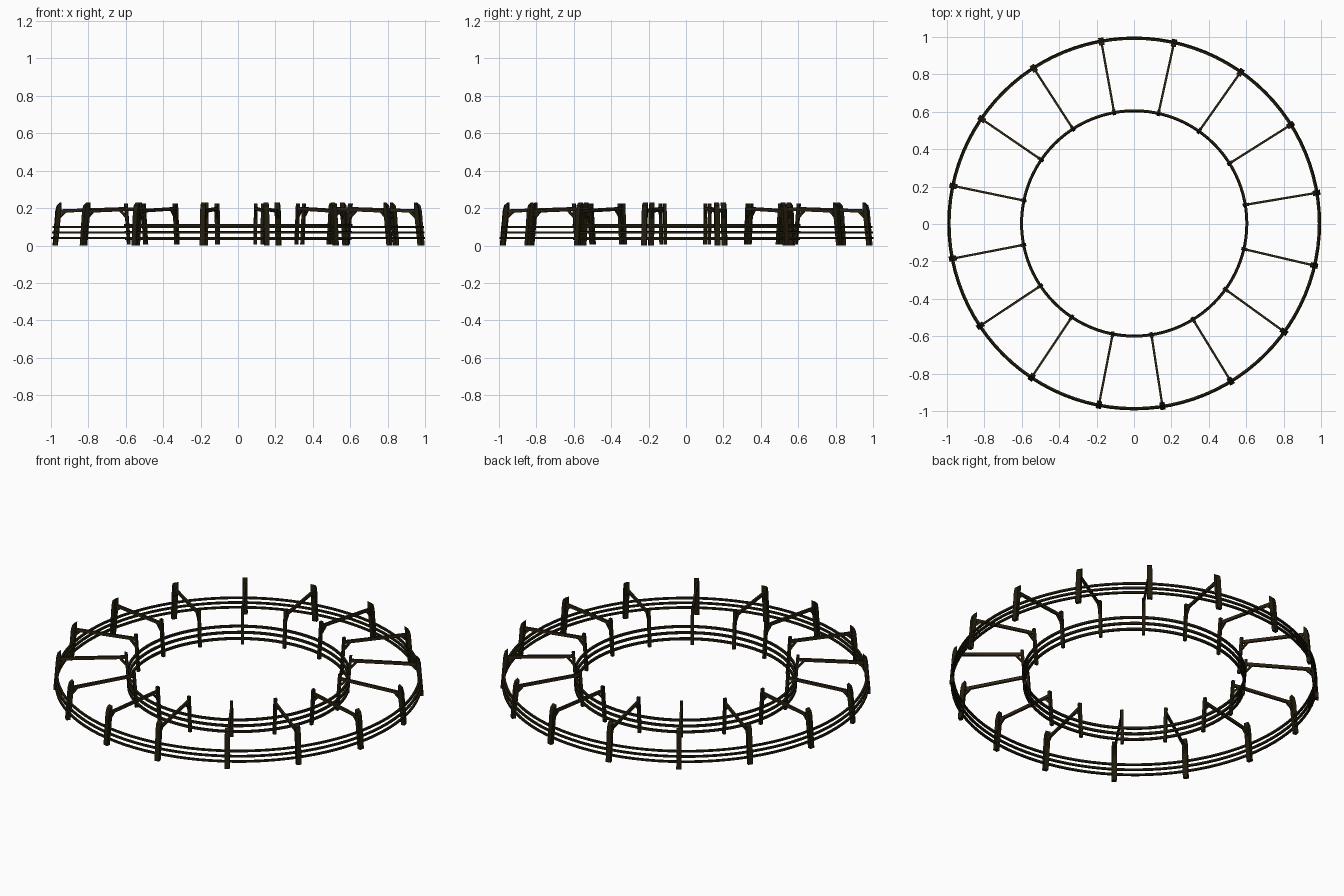
import bpy, bmesh, math
from mathutils import Matrix, Vector

if "Cube" in bpy.data.objects:
    bpy.data.objects.remove(bpy.data.objects["Cube"])

CENTRE = Vector((0.001, 0.003, 0))
BAYS = 16
FIRST, STEP = math.radians(278.8), math.radians(22.68)


def material(name, rgb):
    m = bpy.data.materials.new(name)
    m.use_nodes = True
    m.diffuse_color = (*rgb, 1)
    m.node_tree.nodes["Principled BSDF"].inputs["Base Color"].default_value = (*rgb, 1)
    return m


dark = material("dark timber", (0.016, 0.012, 0.004))
brown = material("brown timber", (0.026, 0.017, 0.006))


def finish(name, bm, mat):
    bmesh.ops.recalc_face_normals(bm, faces=bm.faces)
    mesh = bpy.data.meshes.new(name)
    bm.to_mesh(mesh)
    bm.free()
    mesh.materials.append(mat)
    obj = bpy.data.objects.new(name, mesh)
    obj.location = CENTRE
    bpy.context.collection.objects.link(obj)


def slab(name, profile, width, angle, mat):
    """Extrude a radius/height profile sideways, then turn it about the centre."""
    bm = bmesh.new()
    face = bm.faces.new([bm.verts.new((r, -width / 2, z)) for r, z in profile])
    ext = bmesh.ops.extrude_face_region(bm, geom=[face])["geom"]
    bmesh.ops.translate(bm, vec=(0, width, 0),
                        verts=[v for v in ext if isinstance(v, bmesh.types.BMVert)])
    bmesh.ops.rotate(bm, verts=bm.verts, matrix=Matrix.Rotation(angle, 3, "Z"))
    finish(name, bm, mat)


def bar(start, end, thick):
    """Profile of a straight bar between two radius/height points."""
    a, b = Vector(start), Vector(end)
    d = (b - a).normalized() * thick / 2
    n = Vector((-d.y, d.x))
    return [a - n, b - n, b + n, a + n]


def rail(name, radius, z, width, height):
    """Square-edged hoop."""
    bm = bmesh.new()
    w, h = width / 2, height / 2
    loop = [bm.verts.new((radius + x, 0, z + y))
            for x, y in ((-w, -h), (w, -h), (w, h), (-w, h))]
    edges = [bm.edges.new((loop[i], loop[(i + 1) % 4])) for i in range(4)]
    bmesh.ops.spin(bm, geom=loop + edges, cent=(0, 0, 0), axis=(0, 0, 1),
                   angle=math.tau, steps=96, use_merge=True)
    bmesh.ops.remove_doubles(bm, verts=bm.verts, dist=0.0001)
    finish(name, bm, mat=dark)


# Hoops around the outer and inner edge
for i in range(3):
    rail(f"outer_rail_{i + 1}", 0.993 - 0.003 * i, 0.04 + 0.03 * i, 0.012, 0.011)
    rail(f"inner_rail_{i + 1}", 0.600 + 0.002 * i, 0.036 + 0.036 * i, 0.012, 0.013)

# Posts, crossbeams and braces of each bay
outer = [(0.987, 0), (1.008, 0), (0.993, 0.185), (0.985, 0.215), (0.967, 0.23), (0.968, 0.18)]
inner = [(0.588, 0.005), (0.604, 0.005), (0.62, 0.225), (0.604, 0.225)]
for i in range(BAYS):
    a = FIRST + STEP * i
    slab(f"outer_post_{i + 1}", outer, 0.028, a, dark)
    slab(f"inner_post_{i + 1}", inner, 0.017, a, dark)
    slab(f"crossbeam_{i + 1}", bar((0.609, 0.197), (0.976, 0.184), 0.018), 0.012, a, brown)
    slab(f"outer_brace_{i + 1}", bar((0.94, 0.183), (0.983, 0.142), 0.012), 0.012, a, brown)
    slab(f"inner_brace_{i + 1}", bar((0.645, 0.19), (0.609, 0.15), 0.011), 0.011, a, brown)
